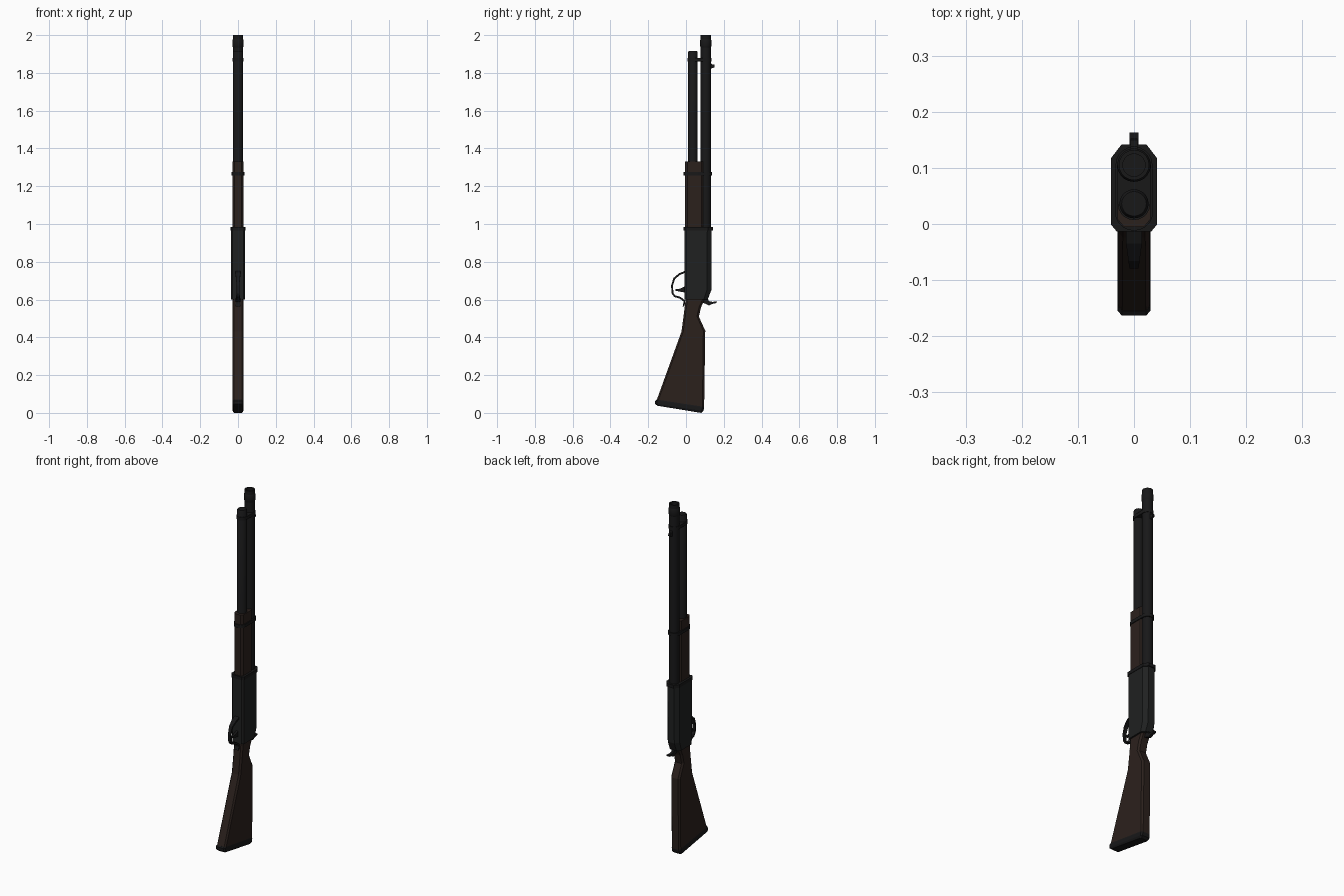
import bpy, bmesh
from math import cos, sin, pi
from mathutils import Vector

if "Cube" in bpy.data.objects:
    bpy.data.objects.remove(bpy.data.objects["Cube"])


def material(name, c):
    m = bpy.data.materials.new(name)
    m.diffuse_color = (*c, 1)
    m.use_nodes = True
    m.node_tree.nodes["Principled BSDF"].inputs["Base Color"].default_value = m.diffuse_color
    return m


STEEL = material("dark_steel", (0.009, 0.009, 0.0095))
FRAME = material("frame_steel", (0.014, 0.015, 0.015))
WOOD = material("walnut", (0.024, 0.015, 0.012))


def from_rings(name, rings, mat, smooth=False, loop=False):
    """Skin a list of equal-length vertex rings, capping or joining the ends."""
    bm = bmesh.new()
    vs = [[bm.verts.new(p) for p in r] for r in rings]
    n = len(vs[0])
    pairs = list(zip(vs, vs[1:])) + ([(vs[-1], vs[0])] if loop else [])
    for a, b in pairs:
        for i in range(n):
            j = (i + 1) % n
            bm.faces.new((a[i], a[j], b[j], b[i]))
    if not loop:
        bm.faces.new(vs[0][::-1])
        bm.faces.new(vs[-1])
    bmesh.ops.recalc_face_normals(bm, faces=bm.faces)
    me = bpy.data.meshes.new(name)
    bm.to_mesh(me)
    bm.free()
    me.materials.append(mat)
    ob = bpy.data.objects.new(name, me)
    bpy.context.collection.objects.link(ob)
    if smooth:
        bpy.ops.object.select_all(action='DESELECT')
        ob.select_set(True)
        bpy.context.view_layer.objects.active = ob
        bpy.ops.object.shade_smooth_by_angle(angle=0.6)
    return ob


def octagon(f, b, hw, cf, cb):
    """Chamfered cross-section between front point f and back point b (y, z)."""
    f, b = Vector((0, *f)), Vector((0, *b))
    d = (b - f).normalized()
    x = Vector((1, 0, 0))
    return [f - x * (hw - cf), f + x * (hw - cf), f + d * cf * 1.2 + x * hw,
            b - d * cb * 1.3 + x * hw, b + x * (hw - cb), b - x * (hw - cb),
            b - d * cb * 1.3 - x * hw, f + d * cf * 1.2 - x * hw]


def body(name, sections, mat):
    return from_rings(name, [octagon(*s) for s in sections], mat)


def lathe(name, y, profile, mat, n=20):
    return from_rings(name, [[(r * cos(2 * pi * i / n), y + r * sin(2 * pi * i / n), z)
                              for i in range(n)] for r, z in profile], mat, True)


def plate(name, pts, hw, mat):
    return from_rings(name, [[(s * hw, y, z) for y, z in pts] for s in (-1, 1)], mat)


def band(name, z0, z1, y0, r0, y1, r1, mat, n=10):
    """Stadium-shaped strap around the two tubes."""
    pts = [(r1 * cos(pi * i / n), y1 + r1 * sin(pi * i / n)) for i in range(n + 1)]
    pts += [(-r0 * cos(pi * i / n), y0 - r0 * sin(pi * i / n)) for i in range(n + 1)]
    return from_rings(name, [[(x, y, z) for x, y in pts] for z in (z0, z1)], mat, True)


# Butt stock and butt pad
body("stock", [((-.155, .068), (.096, .03), .028, .007, .007),
               ((-.024, .43), (.102, .435), .028, .008, .008),
               ((-.012, .52), (.068, .51), .028, .008, .008),
               ((-.004, .585), (.080, .56), .028, .008, .008),
               ((-.002, .615), (.105, .615), .028, .008, .008)], WOOD)
body("butt_pad", [((-.152, .038), (.080, 0), .024, .006, .006),
                  ((-.163, .048), (.092, .010), .029, .007, .007),
                  ((-.163, .064), (.096, .026), .029, .007, .007),
                  ((-.155, .070), (.096, .032), .028, .007, .007)], STEEL)

# Receiver and its front collar
body("receiver", [((-.009, .60), (.115, .60), .037, .009, .016),
                  ((-.009, .65), (.134, .65), .038, .009, .018),
                  ((-.009, .975), (.136, .975), .038, .009, .018)], FRAME)
body("receiver_collar", [((-.013, .966), (.142, .966), .041, .010, .019),
                         ((-.013, .984), (.142, .984), .041, .010, .019)], STEEL)

# Forend
body("forend", [((-.005, .98), (.092, .98), .029, .011, .008),
                ((-.005, 1.33), (.092, 1.33), .029, .011, .008)], WOOD)

# Barrel with bore, muzzle ring and magazine tube
lathe("barrel", .105, [(.027, .97), (.027, 2.0), (.020, 2.0), (.020, 1.9)], STEEL)
lathe("muzzle_ring", .105, [(.027, 1.935), (.030, 1.942), (.030, 1.972), (.027, 1.979)], STEEL)
lathe("magazine_tube", .036, [(.026, .97), (.026, 1.908), (.022, 1.915)], STEEL)

# Straps
band("forend_band", 1.257, 1.275, .022, .034, .105, .033, STEEL)
band("muzzle_band", 1.860, 1.878, .036, .029, .105, .030, STEEL)

# Front sight
plate("front_sight", [(.125, 1.86), (.138, 1.845), (.150, 1.845), (.152, 1.83),
                      (.140, 1.825), (.125, 1.82)], .006, STEEL)

# Trigger guard: tapered strip swept along a side path
path = [(.0, .725, .014), (-.035, .74, .014), (-.066, .715, .010), (-.079, .675, .008),
        (-.076, .632, .008), (-.062, .613, .009), (-.035, .606, .011), (-.012, .59, .013),
        (-.008, .565, .013)]
path[0] = (-.005, .752, .014)
rings = []
for i, (y, z, w) in enumerate(path):
    a, b = path[max(i - 1, 0)], path[min(i + 1, len(path) - 1)]
    t = Vector((b[0] - a[0], b[1] - a[1])).normalized() * .010
    iy, iz = y - t.y, z + t.x
    rings.append([(-w, y, z), (w, y, z), (w, iy, iz), (-w, iy, iz)])
for r in rings:  # keep the strip on the inner side of the outline
    mid = Vector((-.03, .67))
    o, q = Vector(r[0][1:]), Vector(r[2][1:])
    if (q - mid).length > (o - mid).length:
        q = 2 * o - q
        r[2], r[3] = (r[2][0], *q), (r[3][0], *q)
from_rings("trigger_guard", rings, STEEL)

# Trigger
plate("trigger", [(.0, .675), (-.018, .664), (-.034, .657), (-.056, .655), (-.058, .648),
                  (-.035, .642), (-.015, .640), (.0, .630)], .006, STEEL)

# Hammer with thumb spur
plate("hammer", [(.06, .62), (.112, .62), (.120, .592), (.140, .588), (.163, .590),
                 (.162, .582), (.140, .577), (.122, .568), (.105, .577), (.08, .585)], .008, STEEL)
